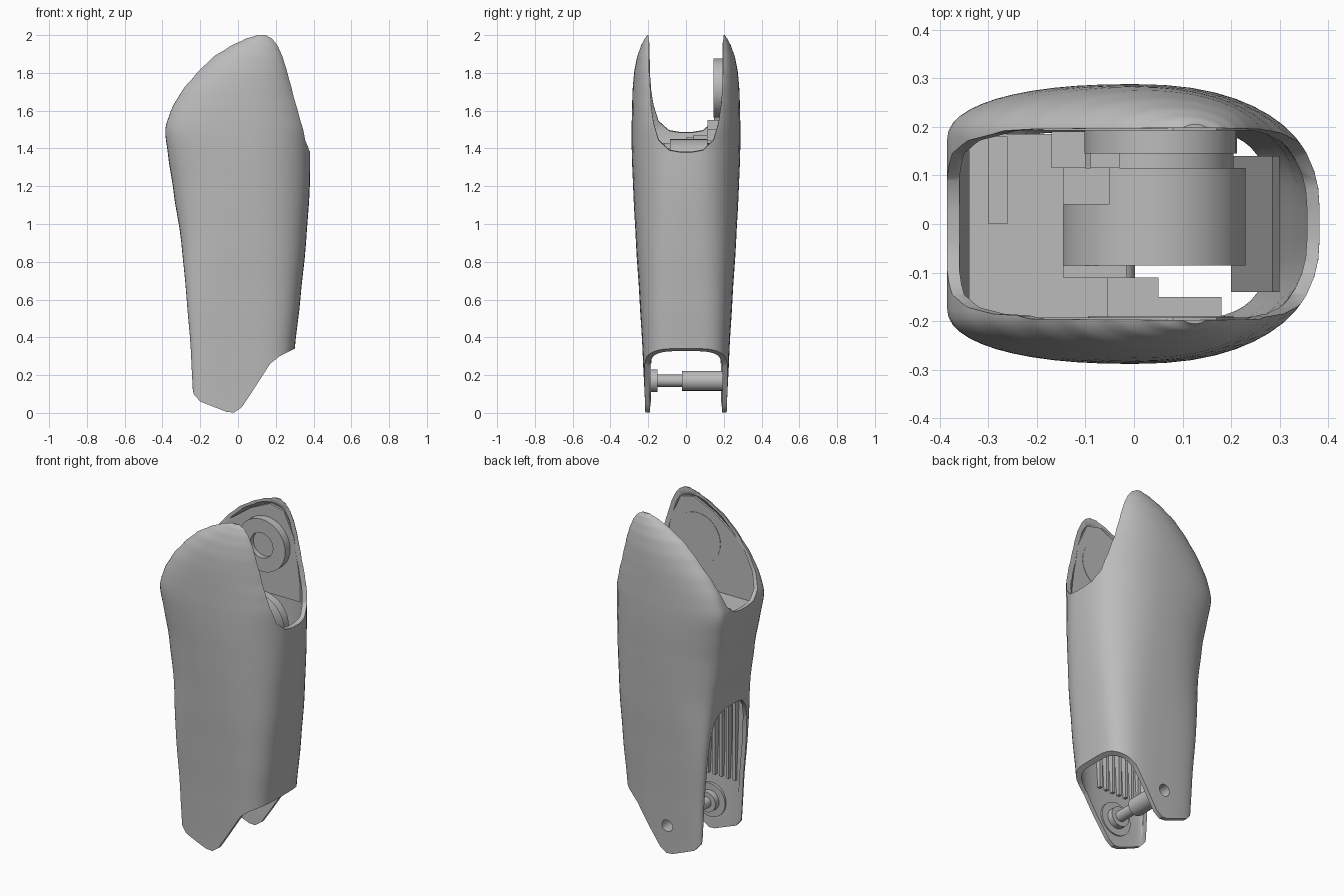
import bpy, bmesh, math
from mathutils import Matrix, Vector

old = bpy.data.objects.get("Cube")
if old:
    bpy.data.objects.remove(old, do_unlink=True)

grey = bpy.data.materials.new("plain_grey")
grey.use_nodes = True
grey.diffuse_color = (0.5, 0.5, 0.5, 1)
grey.node_tree.nodes["Principled BSDF"].inputs["Base Color"].default_value = (0.5, 0.5, 0.5, 1)


def make(name, bm):
    bmesh.ops.recalc_face_normals(bm, faces=bm.faces[:])
    mesh = bpy.data.meshes.new(name)
    bm.to_mesh(mesh)
    bm.free()
    mesh.materials.append(grey)
    obj = bpy.data.objects.new(name, mesh)
    bpy.context.collection.objects.link(obj)
    return obj


def prism(name, pts, axis, lo, hi):
    """Extrude an (x, z) profile along y, or a (y, z) profile along x."""
    bm = bmesh.new()
    at = (lambda p, d: (p[0], d, p[1])) if axis == "y" else (lambda p, d: (d, p[0], p[1]))
    ends = [[bm.verts.new(at(p, d)) for p in pts] for d in (lo, hi)]
    for ring in ends:
        bm.faces.new(ring)
    for i in range(len(pts)):
        j = (i + 1) % len(pts)
        bm.faces.new((ends[0][i], ends[0][j], ends[1][j], ends[1][i]))
    return make(name, bm)


def box(name, x0, x1, y0, y1, z0, z1):
    return prism(name, [(x0, z0), (x1, z0), (x1, z1), (x0, z1)], "y", y0, y1)


def cyl(name, x, z, r, y0, y1):
    bm = bmesh.new()
    place = Matrix.Translation((x, (y0 + y1) / 2, z)) @ Matrix.Rotation(math.pi / 2, 4, "X")
    bmesh.ops.create_cone(bm, cap_ends=True, segments=40, radius1=r, radius2=r,
                          depth=y1 - y0, matrix=place)
    return make(name, bm)


def cut(obj, *cutters):
    """Subtract each cutter, trying the next solver if one loses the part."""
    for c in cutters:
        c.hide_render = True
        for solver in ("EXACT", "MANIFOLD", "FLOAT"):
            m = obj.modifiers.new("cut", "BOOLEAN")
            m.operation, m.solver, m.object = "DIFFERENCE", solver, c
            deps = bpy.context.evaluated_depsgraph_get()
            mesh = bpy.data.meshes.new_from_object(obj.evaluated_get(deps))
            obj.modifiers.clear()
            if len(mesh.polygons) > .5 * len(obj.data.polygons):
                obj.data = mesh
                break


def smoothstep(a, b, t):
    t = min(max((t - a) / (b - a), 0), 1)
    return t * t * (3 - 2 * t)


# Shell stations: height, rear edge, front edge, half depth
stations = [Vector(s) for s in (
    (-.02, -.235, .28, .215), (.33, -.25, .3, .23), (.6, -.272, .33, .246),
    (.9, -.3, .36, .265), (1.2, -.345, .38, .28), (1.38, -.372, .382, .287),
    (1.5, -.385, .378, .288), (1.6, -.355, .35, .286), (1.7, -.3, .308, .283),
    (1.8, -.22, .27, .275), (1.88, -.14, .242, .26), (1.94, -.05, .217, .24),
    (1.98, .03, .19, .22), (2.0, .09, .16, .205))]


def section(station, wall):
    """Closed rounded outline, flatter on the -x end and boxier low down."""
    z, x0, x1, h = station
    up = smoothstep(1.38, 1.9, z)
    n = 3.3 - 1.0 * smoothstep(.2, 1.3, z) - .3 * up
    cx, a = (x0 + x1) / 2, (x1 - x0) / 2 - wall
    h -= wall
    low = 1 - smoothstep(.6, 1.1, z)
    flat = {1: .03 + .15 * up, -1: .13 + .05 * max(low, smoothstep(1.2, 1.6, z))}
    k = 12
    half = []
    for i in range(2 * k + 1):
        t = math.pi * i / (2 * k)
        c, s = math.cos(t), max(math.sin(t), 0)
        side = 1 if c >= 0 else -1
        f = min(flat[side], .92 * h)
        x = cx + side * a * abs(c) ** (2 / n)
        half.append((x, f + (h - f) * s ** (2 / n)))
    return [(x, y, z) for x, y in half] + [(x, -y, z) for x, y in reversed(half)]


# Heights between the stations, smoothly interpolated
levels = []
for i in range(len(stations) - 1):
    p = [stations[min(max(i + d, 0), len(stations) - 1)] for d in (-1, 0, 1, 2)]
    for j in range(4):
        t = j / 4
        slope = [(p[2] - p[0]) * .35, (p[3] - p[1]) * .35]
        v = (p[1] * (2 * t**3 - 3 * t**2 + 1) + slope[0] * (t**3 - 2 * t**2 + t)
             + p[2] * (3 * t**2 - 2 * t**3) + slope[1] * (t**3 - t**2))
        v[0] = p[1][0] + (p[2][0] - p[1][0]) * t
        levels.append(v)
levels.append(stations[-1])

# Outer shell: up the outside, down the inside, joined end to end
bm = bmesh.new()
loops = [section(v, 0) for v in levels] + [section(v, .026) for v in reversed(levels)]
grid = [[bm.verts.new(p) for p in loop] for loop in loops]
for lo, hi in zip(grid, grid[1:] + grid[:1]):
    for i in range(len(lo)):
        j = (i + 1) % len(lo)
        bm.faces.new((lo[i], lo[j], hi[j], hi[i]))
shell = make("outer_shell", bm)

# Cutters: top fork opening, lower edge, rear window, pin hole
fork = [(.2, 2.2), (.195, 1.8), (.185, 1.62), (.172, 1.53), (.145, 1.44), (.09, 1.39), (.03, 1.38)]
top_cut = prism("top_cutter", fork + [(-y, z) for y, z in reversed(fork)], "x", -.6, .6)
for v in top_cut.data.vertices:
    if v.co.z < 1.7:
        v.co.z += (.38 - v.co.x) * .14
low_cut = prism("lower_cutter", [
    (-.5, -.1), (-.5, .16), (-.242, .14), (-.235, .1), (-.2, .06), (-.06, .005), (-.02, .002),
    (.02, .03), (.08, .12), (.17, .26), (.22, .3), (.3, .34), (.5, .36), (.5, -.1)], "y", -.5, .5)
arch = [(.185, -.1), (.183, .6), (.172, .74), (.15, .82), (.11, .87), (.06, .88)]
window_cut = prism("window_cutter", arch + [(-y, z) for y, z in reversed(arch)], "x", -.5, -.12)
hole_cut = cyl("hole_cutter", -.03, .17, .035, .1, .4)
cut(shell, top_cut, low_cut, window_cut, hole_cut)

# Inner liners of the two upper cheeks
liner = [(-.34, 1.42), (-.355, 1.5), (-.3, 1.66), (-.2, 1.79), (-.05, 1.9), (.08, 1.96),
         (.17, 1.94), (.235, 1.8), (.275, 1.6), (.3, 1.42)]
prism("left_liner", liner, "y", .192, .205)
prism("right_liner", liner, "y", -.205, -.192)

# Joint discs on the cheeks
disc = cyl("joint_disc", .055, 1.72, .157, .145, .195)
recess = cyl("recess_cutter", .055, 1.72, .075, .1, .175)
cut(disc, recess)
cyl("right_joint_plate", .055, 1.72, .15, -.2, -.19)
box("disc_bracket", -.17, -.1, .115, .19, 1.44, 1.5)
box("disc_clip", -.09, -.03, .115, .2, 1.5, 1.55)

# Motor and shelves inside the shell
cyl("motor", .04, 1.26, .19, -.085, .115)
cyl("motor_cap", .04, 1.26, .165, .115, .19)
box("motor_mount", -.145, -.05, .04, .115, 1.3, 1.47)
box("mount_foot", -.145, -.015, -.11, -.085, 1.2, 1.4)
box("rear_shelf", -.34, -.145, -.2, .185, 1.4, 1.43)
box("shelf_wing", -.145, -.055, -.2, -.11, 1.4, 1.43)
box("rear_rail", -.3, -.26, 0, .18, 1.43, 1.46)
box("side_shelf", -.055, .18, -.22, -.15, 1.3, 1.35)
box("side_shelf_step", -.055, .05, -.15, -.11, 1.3, 1.35)
prism("front_panel", [(.2, .5), (.22, .48), (.3, 1.15), (.285, 1.17)], "y", -.14, .14)

# Vertical ribs on the inner right wall
for i in range(7):
    x = -.2 + i * .045
    prism("cooling_rib", [(x, .33), (x + .018, .33), (x + .018, .8 - i * .05),
                          (x, .82 - i * .05)], "y", -.215, -.183)

# Ankle pin with its bosses and sleeve
cyl("pin_ring", -.03, .17, .1, -.205, -.185)
cyl("pin_boss", -.03, .17, .06, -.2, -.15)
cyl("ankle_pin", -.03, .17, .032, -.16, 0)
sleeve = cyl("pin_sleeve", -.03, .17, .053, -.02, .2)
cut(sleeve, hole_cut)

for helper in (top_cut, low_cut, window_cut, hole_cut, recess):
    bpy.data.objects.remove(helper, do_unlink=True)

# Smooth shading with crisp edges
for obj in bpy.context.collection.objects:
    obj.select_set(obj.type == "MESH")
    if obj.type == "MESH":
        bpy.context.view_layer.objects.active = obj
bpy.ops.object.shade_smooth_by_angle(angle=math.radians(35))
